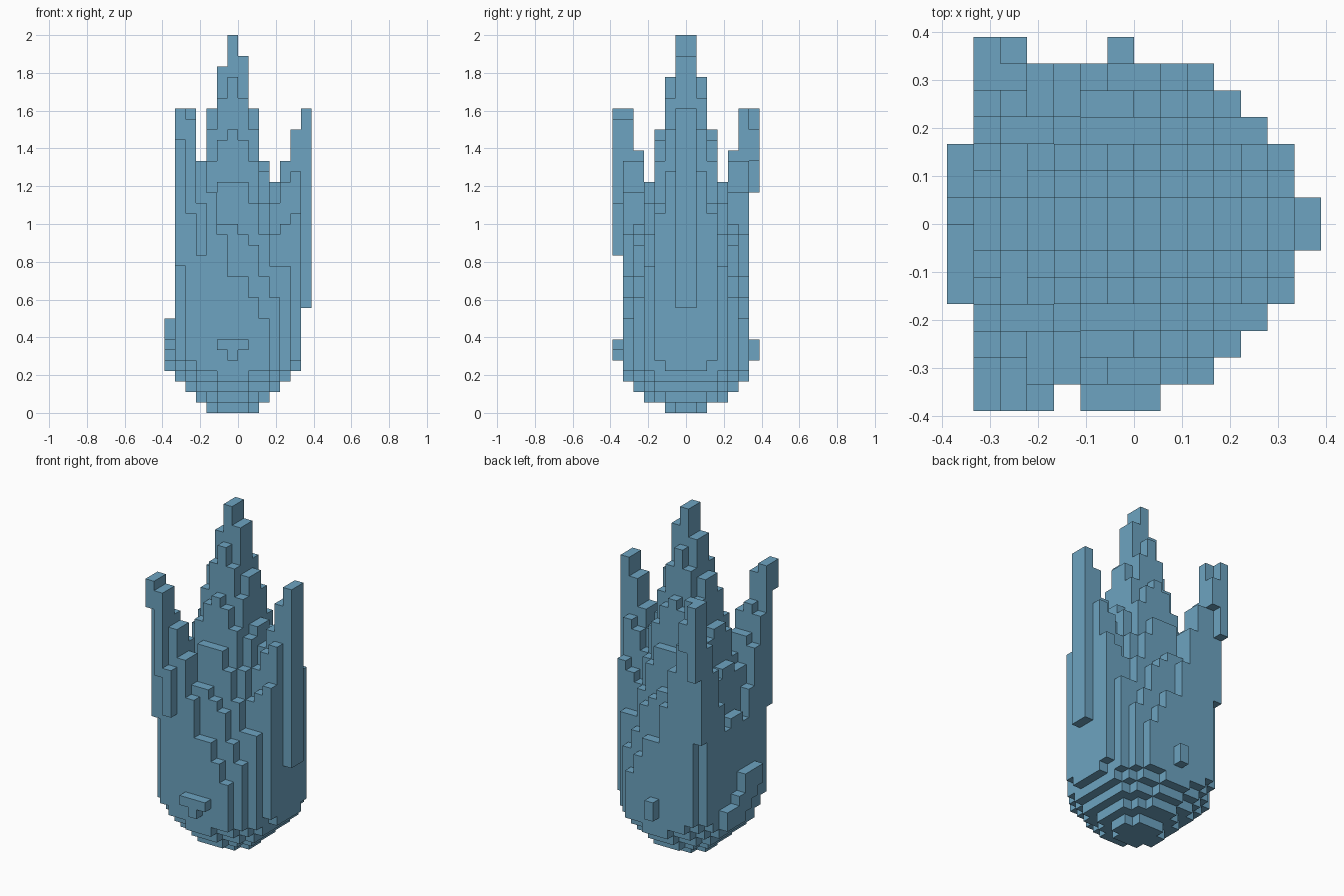
import bpy, bmesh, math
from mathutils import Vector

if "Cube" in bpy.data.objects:
    bpy.data.objects.remove(bpy.data.objects["Cube"])

U = 1 / 18  # edge of one block
PRONGS = [Vector((6.5, 0)), Vector((-5.2, -6)), Vector((-5.2, 6))]

mat = bpy.data.materials.new("crystal blue")
mat.use_nodes = True
BLUE = (0.153, 0.371, 0.533, 1)
mat.diffuse_color = BLUE
mat.node_tree.nodes["Principled BSDF"].inputs["Base Color"].default_value = BLUE


def column(x, y, low, high):
    return {(x, y, z) for z in range(low, high)}


def in_footprint(p):
    square_back = p.x < 0 and max(abs(p.x), abs(p.y)) < 6 and p.length < 7.2
    return p.length < 6.2 or square_back


def top_height(p):
    # Steep central cone, joined by a ridge running in from each prong
    best = 38.3 - 4.6 * (p - Vector((-0.5, 0))).length
    for tip in PRONGS:
        out, d = tip.normalized(), p - tip
        radial = d.dot(out)
        lateral = d.x * out.y - d.y * out.x
        best = max(best, min(29, 30 - math.hypot(2.7 * radial, 4.3 * lateral)))
    return min(36, round(best))


def bowl_bottom(p):
    r = (p - Vector((-0.5, 0))).length
    return sum(r > limit for limit in (2.3, 3.7, 4.9, 5.8, 6.3))


# Main body with rounded underside and stepped top
body = set()
for x in range(-7, 7):
    for y in range(-7, 7):
        p = Vector((x + 0.5, y + 0.5))
        if in_footprint(p):
            body |= column(x, y, bowl_bottom(p), top_height(p))

# Tip of the spire
spire = set()
for y in (-1, 0):
    spire |= column(-1, y, 34, 36) | column(0, y, 31, 34)
for y in (-2, 1):
    spire |= column(-1, y, 29, 32)

# Three outer prongs
left_prong = column(6, -1, 10, 29) | column(6, 0, 10, 29)
front_prong = (column(-6, -6, 14, 29) | column(-6, -7, 26, 29)
               | column(-5, -7, 19, 28) | column(-4, -7, 15, 20))
back_prong = (column(-6, 5, 14, 29) | column(-5, 5, 26, 29)
              | column(-6, 6, 21, 29) | column(-5, 6, 24, 27))

# Small raised marks on the lower sides
front_mark = column(-1, -7, 5, 7) | column(-2, -7, 6, 7) | column(0, -7, 6, 7)
back_mark = column(-1, 6, 5, 7)
side_mark = set()
for y, low, high in ((-3, 7, 9), (-2, 6, 9), (-1, 5, 9), (0, 4, 7), (1, 4, 6), (2, 4, 6)):
    side_mark |= column(-7, y, low, high)

parts = {"body": body, "spire_tip": spire, "left_prong": left_prong,
         "front_prong": front_prong, "back_prong": back_prong,
         "front_mark": front_mark, "back_mark": back_mark, "side_mark": side_mark}
solid = set().union(*parts.values())


def build(name, cells):
    # Only the exposed block sides become faces
    bm = bmesh.new()
    for cell in cells:
        centre = Vector(cell) + Vector((0.5, 0.5, 0.5))
        for axis in range(3):
            for sign in (-1, 1):
                n = Vector((0, 0, 0))
                n[axis] = sign
                if tuple(int(c + d) for c, d in zip(cell, n)) in solid:
                    continue
                a = Vector((0, 0, 0))
                a[(axis + 1) % 3] = 0.5
                b = n.cross(a)
                mid = centre + n / 2
                corners = (mid - a - b, mid + a - b, mid + a + b, mid - a + b)
                bm.faces.new([bm.verts.new(c * U) for c in corners])
    bmesh.ops.remove_doubles(bm, verts=bm.verts, dist=U / 100)
    mesh = bpy.data.meshes.new(name)
    bm.to_mesh(mesh)
    bm.free()
    mesh.materials.append(mat)
    bpy.context.collection.objects.link(bpy.data.objects.new(name, mesh))


taken = set()
for name, cells in parts.items():
    build(name, cells - taken)
    taken |= cells
